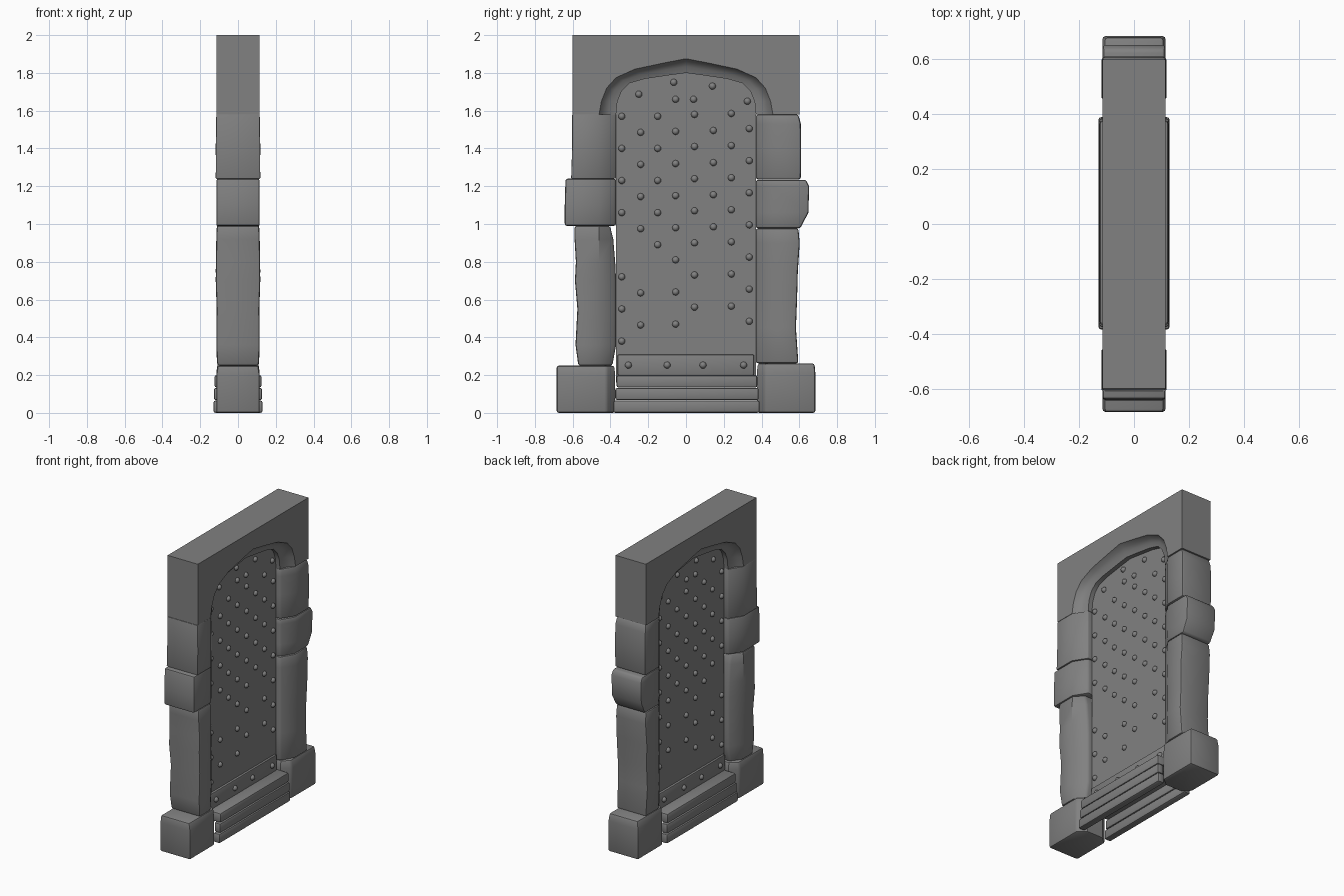
import bpy, bmesh
from math import radians
from mathutils import Matrix

cube = bpy.data.objects.get("Cube")
if cube:
    bpy.data.objects.remove(cube, do_unlink=True)

stone = bpy.data.materials.new("grey_stone")
stone.use_nodes = True
grey = (0.22, 0.22, 0.22, 1)
stone.diffuse_color = grey
stone.node_tree.nodes["Principled BSDF"].inputs["Base Color"].default_value = grey

HALF = 0.115    # half thickness of the stonework
DOOR = 0.03     # half thickness of the door
REVEAL = 0.06   # half thickness at the inner end of the chamfer


def finish(name, bm, bevel=0.0, segments=2):
    """Turn a bmesh into a softly shaded object, rounding its hard edges."""
    bmesh.ops.recalc_face_normals(bm, faces=bm.faces)
    if bevel:
        hard = [e for e in bm.edges if len(e.link_faces) == 2
                and e.calc_face_angle(0) > radians(40)]
        bmesh.ops.bevel(bm, geom=hard, offset=bevel, segments=segments,
                        profile=0.5, affect='EDGES', clamp_overlap=True)
    mesh = bpy.data.meshes.new(name)
    bm.to_mesh(mesh)
    bm.free()
    obj = bpy.data.objects.new(name, mesh)
    bpy.context.collection.objects.link(obj)
    mesh.materials.append(stone)
    bpy.ops.object.select_all(action='DESELECT')
    obj.select_set(True)
    bpy.context.view_layer.objects.active = obj
    bpy.ops.object.shade_smooth_by_angle(angle=radians(35))
    return obj


def loft(sections):
    """Skin closed sections of equal length and cap both ends."""
    bm = bmesh.new()
    rings = [[bm.verts.new(p) for p in s] for s in sections]
    for a, b in zip(rings, rings[1:]):
        for i in range(len(a)):
            j = (i + 1) % len(a)
            bm.faces.new((a[i], a[j], b[j], b[i]))
    bm.faces.new(rings[0])
    bm.faces.new(rings[-1])
    return bm


def box(name, x0, x1, y0, y1, z0, z1, bevel):
    corners = ((x0, y0), (x1, y0), (x1, y1), (x0, y1))
    return finish(name, loft([[(x, y, z) for x, y in corners] for z in (z0, z1)]), bevel)


def stone_block(name, side, levels, edge=0.46, bevel=0.012):
    """Jamb stone with chamfered inner edges; levels are z, inner, outer, half depth."""
    sections = []
    for z, inner, outer, h in levels:
        plan = ((-h, outer), (h, outer), (h, edge), (REVEAL, inner),
                (DOOR / 2, inner), (-DOOR / 2, inner), (-REVEAL, inner), (-h, edge))
        sections.append([(x, side * y, z) for x, y in plan])
    finish(name, loft(sections), bevel)


# Jamb stones, slightly uneven from one side to the other
stone_block("right_base", -1, [(0, .375, .685, HALF), (.2, .375, .685, HALF),
                               (.25, .38, .685, .108)], .42)
stone_block("left_base", 1, [(0, .375, .685, HALF), (.21, .375, .685, HALF),
                             (.262, .38, .68, .108)], .42)
stone_block("right_lower_jamb", -1, [(.25, .39, .57, .11), (.36, .37, .585, HALF),
                                     (.55, .37, .575, .113), (.7, .37, .588, .118),
                                     (.8, .375, .583, .117), (.92, .385, .59, HALF),
                                     (.99, .402, .59, .112)])
stone_block("left_lower_jamb", 1, [(.262, .37, .595, .112), (.45, .37, .582, HALF),
                                   (.6, .37, .588, .113), (.75, .37, .592, .118),
                                   (.9, .37, .602, HALF), (.977, .37, .595, .113)])
stone_block("right_middle_jamb", -1, [(.99, .37, .642, HALF), (1.1, .37, .642, HALF),
                                      (1.24, .37, .638, HALF)])
stone_block("left_middle_jamb", 1, [(.977, .37, .605, .112), (1.06, .37, .648, HALF),
                                    (1.2, .37, .652, HALF), (1.234, .37, .635, .113)])
stone_block("right_upper_jamb", -1, [(1.24, .37, .608, .118), (1.4, .37, .603, .117),
                                     (1.58, .37, .603, HALF)], bevel=0.004)
stone_block("left_upper_jamb", 1, [(1.236, .37, .608, .117), (1.4, .37, .61, .118),
                                   (1.53, .37, .608, .117), (1.58, .37, .595, .112)])

# Lintel with a pointed arch and coved moulding
inner_half = [(.37, 1.58), (.363, 1.65), (.34, 1.705), (.3, 1.745), (.22, 1.768), (.1, 1.786)]
outer_half = [(.46, 1.58), (.448, 1.65), (.42, 1.72), (.37, 1.775), (.27, 1.82), (.12, 1.852)]


def full_arch(half, apex):
    return [(-y, z) for y, z in half] + [(0, apex)] + [(y, z) for y, z in half[::-1]]


inner_arch = full_arch(inner_half, 1.8)
outer_arch = full_arch(outer_half, 1.875)
cove = [(HALF, 1), (.088, .8), (.07, .45), (REVEAL, 0), (DOOR / 2, 0)]
cove += [(-x, t) for x, t in cove[::-1]]


def lintel_section(inner, outer):
    ring = [(x, inner[0] + (outer[0] - inner[0]) * t, inner[1] + (outer[1] - inner[1]) * t)
            for x, t in cove]
    return ring + [(-HALF, outer[0], 2), (HALF, outer[0], 2)]


ends = [[(-.6, 1.58)] * 2, [(.6, 1.58)] * 2]
spans = [ends[0]] + list(zip(inner_arch, outer_arch)) + [ends[1]]
finish("arched_lintel", loft([lintel_section(*s) for s in spans]))

# Door slab filling the arch
outline = [(-.37, .16)] + inner_arch + [(.37, .16)]
finish("door", loft([[(x, y, z) for y, z in outline] for x in (-DOOR, DOOR)]))

# Sill courses and kick plate on both faces
for label, s in (("left", 1), ("right", -1)):
    for i, (y0, y1, front) in enumerate([(.385, .39, .13), (.375, .385, .128),
                                         (.368, .378, .125)]):
        back = .08 if i < 2 else DOOR - .01
        xs = sorted((s * back, s * front))
        box(f"{label}_sill_course_{i + 1}", *xs, -y0, y1, i * .067, i * .067 + .066, .012)
    xs = sorted((s * (DOOR - .01), s * (DOOR + .015)))
    box(f"{label}_kick_plate", *xs, -.362, .36, .2, .308, .006)

# Studs: column position, top height, count, skipped index
columns = [(-.34, 1.57, 8, 4), (-.24, 1.485, 7, 4), (-.15, 1.57, 5, -1), (-.055, 1.66, 8, -1),
           (.045, 1.58, 7, -1), (.145, 1.495, 4, -1), (.24, 1.585, 7, -1), (.335, 1.505, 7, -1)]
studs = [(y, top - .17 * i, DOOR) for y, top, n, skip in columns for i in range(n) if i != skip]
studs += [(y, z, DOOR) for y, z in ((-.25, 1.687), (-.065, 1.75), (.04, 1.66),
                                    (.14, 1.73), (.325, 1.65))]
studs += [(y, .253, DOOR + .015) for y in (-.305, -.1, .09, .305)]
for label, s in (("left", 1), ("right", -1)):
    bm = bmesh.new()
    for y, z, x in studs:
        bmesh.ops.create_uvsphere(bm, u_segments=12, v_segments=8, radius=.018,
                                  matrix=Matrix.Translation((s * x, y, z)))
    finish(f"{label}_studs", bm)
